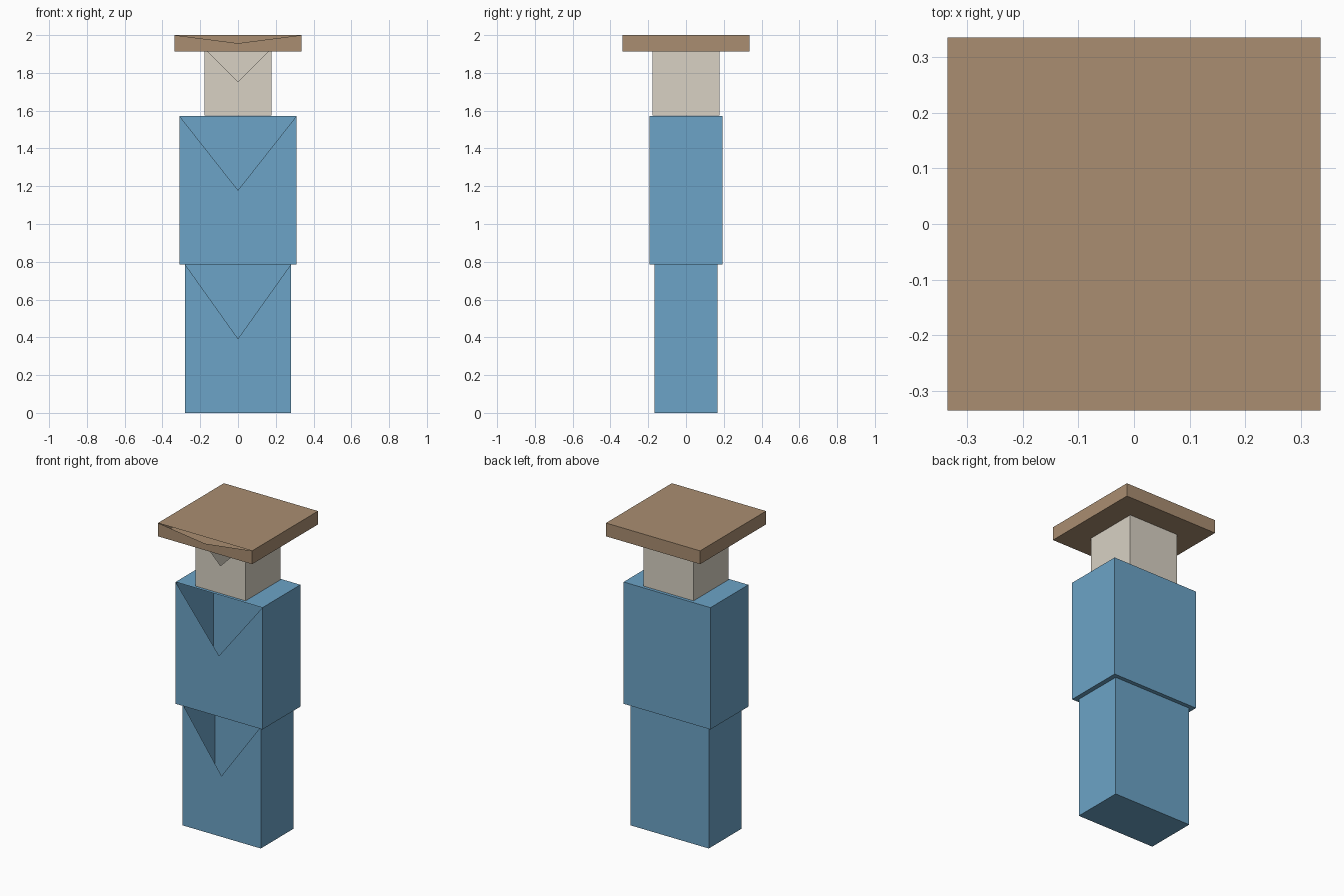
import bpy
import bmesh
from mathutils import Matrix, Vector

if "Cube" in bpy.data.objects:
    bpy.data.objects.remove(bpy.data.objects["Cube"])


def material(name, rgb):
    mat = bpy.data.materials.new(name)
    mat.diffuse_color = (*rgb, 1)
    mat.use_nodes = True
    mat.node_tree.nodes["Principled BSDF"].inputs["Base Color"].default_value = mat.diffuse_color
    return mat


def notched_box(name, width, depth, z0, z1, mat):
    """Hollow box whose front face is poked and lacks its upper triangle."""
    bm = bmesh.new()
    place = Matrix.Translation((0, 0, (z0 + z1) / 2)) @ Matrix.Diagonal((width, depth, z1 - z0, 1))
    bmesh.ops.create_cube(bm, size=1, matrix=place)
    bm.normal_update()
    front = min(bm.faces, key=lambda f: f.normal.dot(Vector((0, 1, 0))))
    tris = bmesh.ops.poke(bm, faces=[front])["faces"]
    upper = max(tris, key=lambda f: f.calc_center_median().z)
    bmesh.ops.delete(bm, geom=[upper], context="FACES_ONLY")
    # keep the top edge, which belongs to the lid
    mesh = bpy.data.meshes.new(name)
    bm.to_mesh(mesh)
    bm.free()
    mesh.materials.append(mat)
    obj = bpy.data.objects.new(name, mesh)
    bpy.context.collection.objects.link(obj)
    return obj


blue = material("blue", (0.15, 0.37, 0.57))
cream = material("cream", (0.69, 0.64, 0.55))
brown = material("brown", (0.40, 0.27, 0.165))

# stacked body parts, bottom to top
notched_box("legs", 0.56, 0.335, 0.0, 0.786, blue)
notched_box("torso", 0.62, 0.387, 0.786, 1.572, blue)
notched_box("head", 0.357, 0.357, 1.575, 1.932, cream)
notched_box("flat_hat", 0.672, 0.672, 1.914, 2.0, brown)
